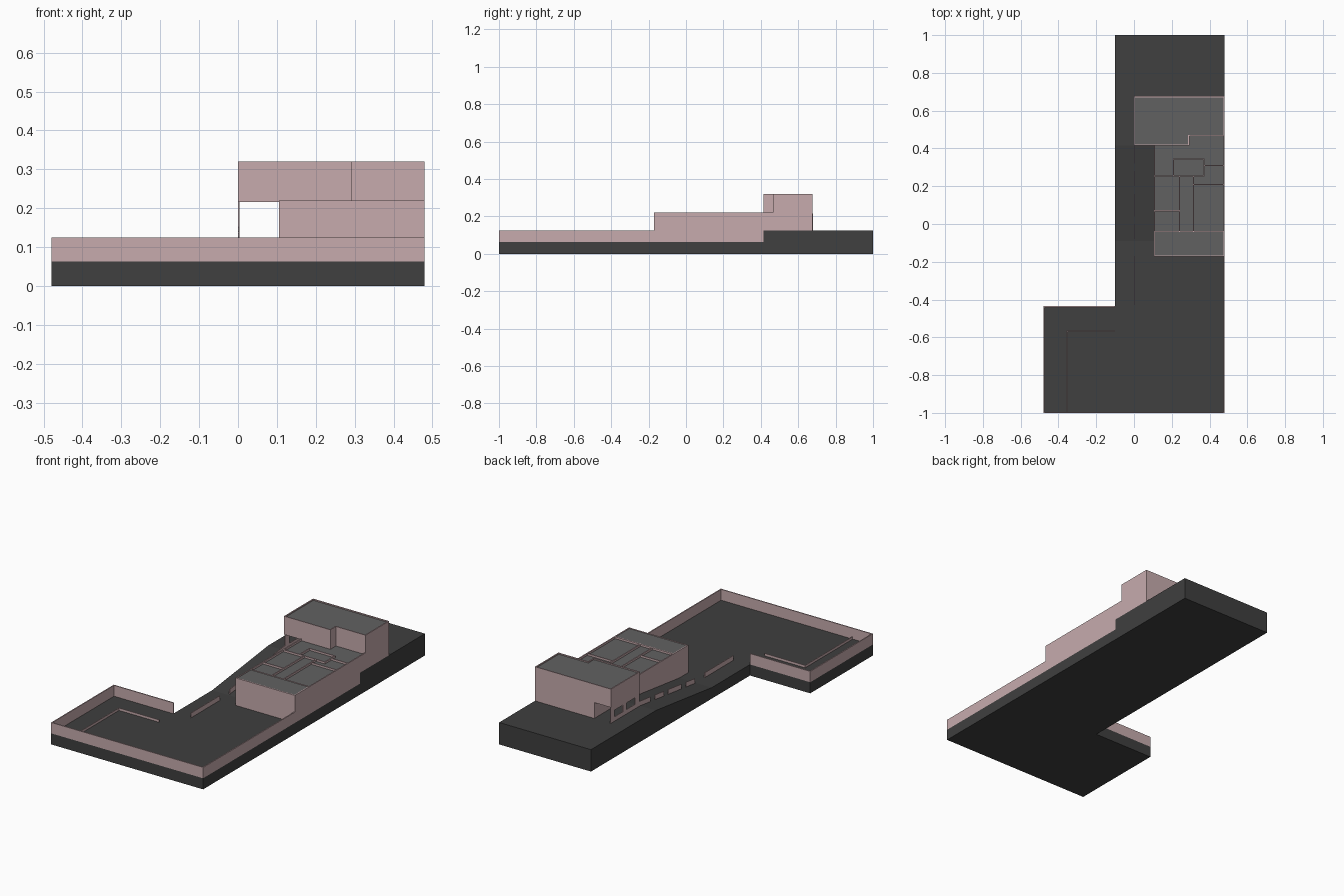
import bpy, bmesh
from mathutils import Vector

if "Cube" in bpy.data.objects:
    bpy.data.objects.remove(bpy.data.objects["Cube"])

def material(name, rgb):
    m = bpy.data.materials.new(name)
    m.diffuse_color = (*rgb, 1)
    m.use_nodes = True
    m.node_tree.nodes["Principled BSDF"].inputs["Base Color"].default_value = m.diffuse_color
    return m

DARK = material("dark_ground", (0.05, 0.05, 0.05))
PINK = material("pale_pink_wall", (0.57, 0.41, 0.42))
GREY = material("grey_roof", (0.12, 0.12, 0.12))
T = 0.006                       # wall thickness
LOW, HIGH = 0.063, 0.125        # ground levels

def finish(bm, name, mat):
    bmesh.ops.recalc_face_normals(bm, faces=bm.faces)
    me = bpy.data.meshes.new(name)
    bm.to_mesh(me)
    bm.free()
    me.materials.append(mat)
    ob = bpy.data.objects.new(name, me)
    bpy.context.collection.objects.link(ob)
    return ob

def add_prism(bm, pts, a, b, axis='z'):
    """Extrude a profile: xy profile along z, or yz profile along x."""
    to3 = (lambda p: (p[0], p[1], a)) if axis == 'z' else (lambda p: (a, p[0], p[1]))
    step = Vector((0, 0, b - a)) if axis == 'z' else Vector((b - a, 0, 0))
    face = bm.faces.new([bm.verts.new(to3(p)) for p in pts])
    ext = bmesh.ops.extrude_face_region(bm, geom=[face], use_keep_orig=True)
    bmesh.ops.translate(bm, vec=step, verts=[v for v in ext['geom'] if isinstance(v, bmesh.types.BMVert)])

def prism(name, mat, pts, a, b, axis='z'):
    bm = bmesh.new()
    add_prism(bm, pts, a, b, axis)
    return finish(bm, name, mat)

def rect(x0, x1, y0, y1):
    return [(x0, y0), (x1, y0), (x1, y1), (x0, y1)]

def boxes(name, mat, rows):
    bm = bmesh.new()
    for x0, x1, y0, y1, z0, z1 in rows:
        add_prism(bm, rect(x0, x1, y0, y1), z0, z1)
    return finish(bm, name, mat)

# Ground: L-shaped base, raised rear terrace, side ramp
prism("ground_base", DARK, [(-.48, -1), (.48, -1), (.48, 1), (-.1, 1), (-.1, -.435), (-.48, -.435)], 0, LOW)
boxes("rear_terrace", DARK, [(-.1, .48, .415, 1, LOW, HIGH)])
prism("side_ramp", DARK, [(-.09, LOW), (.415, LOW), (.415, HIGH)], -.1, .11, 'x')

# Courtyard perimeter walls
boxes("courtyard_walls", PINK, [
    (-.48, .48, -1, -1 + T, LOW, HIGH),
    (.48 - T, .48, -1 + T, -.172, LOW, HIGH),
    (-.48, -.48 + T, -1 + T, -.435, LOW, HIGH),
    (-.48 + T, -.1, -.435 - T, -.435, LOW, HIGH)])

# Low kerb inside the courtyard
boxes("courtyard_kerb", PINK, [
    (-.357, -.353, -1 + T, -.565, LOW, .077),
    (-.353, -.1, -.569, -.565, LOW, .077)])

# Ramp-side low wall in separate lengths that follow the slope
def slope(y):
    return LOW + (HIGH - LOW) * min(1, max(0, (y + .09) / .505))

bm = bmesh.new()
for y0, y1 in [(-.43, -.17), (-.08, .0), (.04, .16), (.2, .28), (.32, .42)]:
    add_prism(bm, [(y0, slope(y0) - .004), (y1, slope(y1) - .004),
                   (y1, slope(y1) + .027), (y0, slope(y0) + .027)], 0, .004, 'x')
finish(bm, "ramp_side_wall", PINK)

# Passage wall under the overhang with two window openings
ys = (.42, .46, .535, .57, .645, .68)
boxes("passage_wall", PINK,
      [(0, .004, .42, .68, HIGH, .15), (0, .004, .42, .68, .188, .216)] +
      [(0, .004, ys[i], ys[i + 1], .15, .188) for i in (0, 2, 4)])

# Main building body and roofs
prism("main_building", PINK, rect(.105, .48, -.172, .415), LOW, .207)
prism("main_roof", GREY, rect(.107, .478, -.037, .465), .207, .209)
prism("front_roof", GREY, rect(.109, .476, -.168, -.04), .207, .2175)

# Outer parapet and the room walls showing above the roof
def wall(x0, y0, x1, y1, z0, z1, t=T):
    h = t / 2
    return (x0 - h, x1 + h, y0 - h, y1 + h, z0, z1)

h = T / 2
rooms = [
    (.105 + h, -.172 + h, .48 - h, -.172 + h), (.105 + h, -.172 + h, .105 + h, .42),
    (.48 - h, -.172 + h, .48 - h, .465), (.105 + h, -.04, .48 - h, -.04),
    (.24, -.04, .24, .255), (.315, -.04, .315, .255),
    (.105 + h, .07, .24, .07), (.105 + h, .255, .37, .255),
    (.21, .345, .37, .345), (.21, .255, .21, .345), (.37, .255, .37, .345),
    (.37, .31, .48 - h, .31), (.315, .21, .48 - h, .21)]
boxes("roof_walls", PINK, [wall(*r, .205, .22) for r in rooms])

# Upper block: lower storey on the terrace, overhanging top with a notch
boxes("rear_storey", PINK, [(.105, .48, .415, .677, HIGH, .207)])
outline = [(0, .415), (.293, .415), (.293, .465), (.48, .465), (.48, .677), (0, .677)]
prism("upper_block", PINK, outline, .2155, .312)
inner = [(.004, .419), (.289, .419), (.289, .469), (.476, .469), (.476, .673), (.004, .673)]
prism("upper_roof", GREY, inner, .312, .314)
boxes("rear_storey_top", PINK, [(.105, .48, .465, .677, .207, .2155), (.105, .293, .415, .465, .207, .2155)])
segs = [(h, .415 + h, .293 - h, .415 + h), (.293 - h, .415 + h, .293 - h, .465 + h),
        (.293 - h, .465 + h, .48 - h, .465 + h), (.48 - h, .465 + h, .48 - h, .677 - h),
        (h, .677 - h, .48 - h, .677 - h), (h, .415 + h, h, .677 - h)]
boxes("upper_parapet", PINK, [wall(*s, .312, .32) for s in segs])
